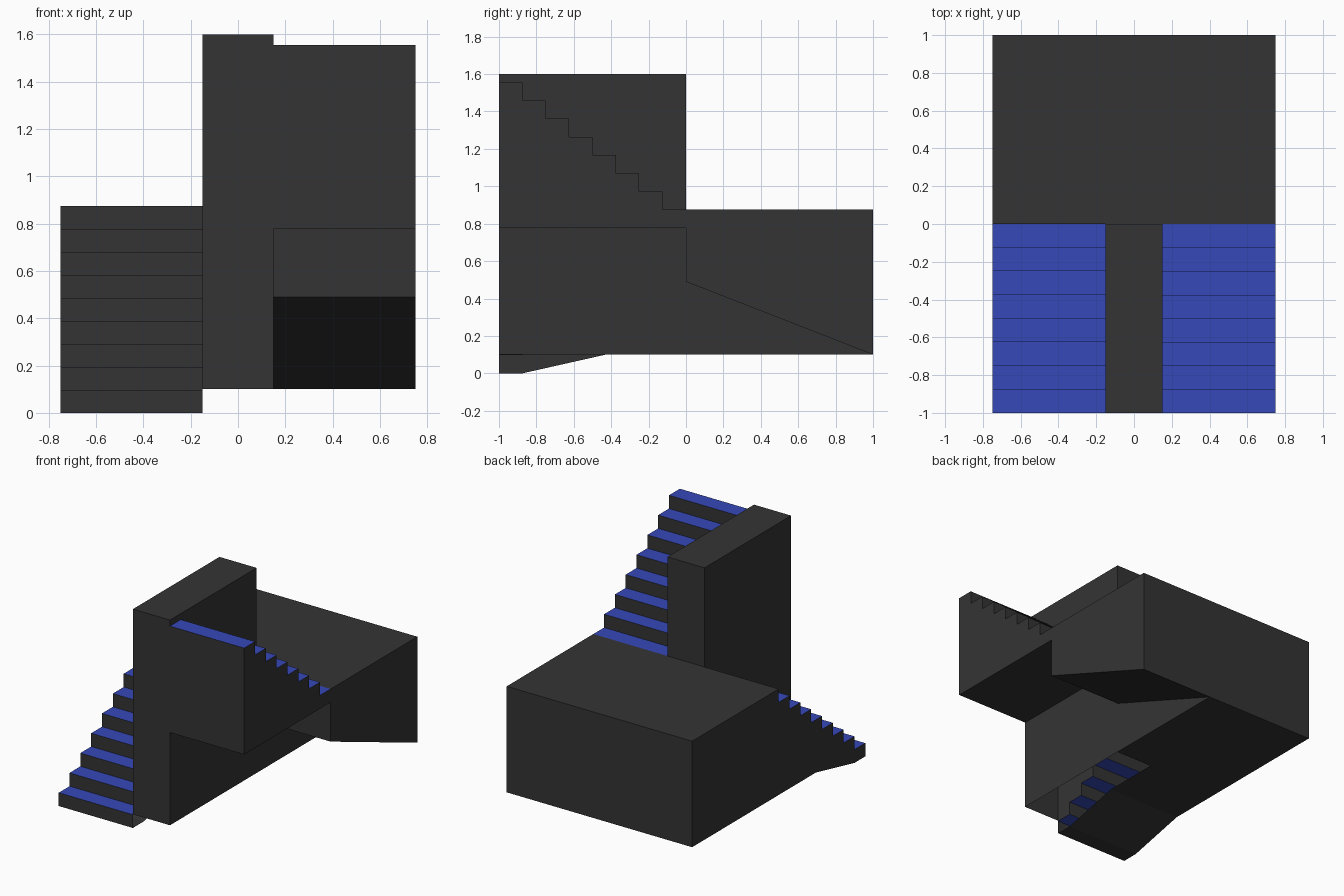
import bpy, bmesh

if "Cube" in bpy.data.objects:
    bpy.data.objects.remove(bpy.data.objects["Cube"])

R = 1.556 / 16      # riser height
T = 0.125           # tread depth
BASE, TOP, LAND = 0.1, 1.6, 9 * R


def material(name, rgb):
    m = bpy.data.materials.new(name)
    m.diffuse_color = (*rgb, 1)
    m.use_nodes = True
    m.node_tree.nodes["Principled BSDF"].inputs["Base Color"].default_value = m.diffuse_color
    return m


dark = material("dark grey", (0.034, 0.034, 0.034))
blue = material("blue tread", (0.037, 0.067, 0.48))


def build(name, x0, x1, path, sides, treads=False):
    """Sweep a (y, z) path from x0 to x1 and add flat side panels (x, direction, outline)."""
    bm = bmesh.new()
    for (ya, za), (yb, zb) in zip(path, path[1:]):
        bm.faces.new([bm.verts.new(c) for c in
                      ((x0, ya, za), (x1, ya, za), (x1, yb, zb), (x0, yb, zb))])
    for x, direction, outline in sides:
        f = bm.faces.new([bm.verts.new((x, y, z)) for y, z in outline])
        f.normal_update()
        if f.normal.x * direction < 0:
            f.normal_flip()
    bmesh.ops.remove_doubles(bm, verts=bm.verts, dist=1e-5)
    bm.normal_update()
    # treads are the upward faces in front of the landing
    for f in bm.faces:
        if treads and f.normal.z > 0.9 and f.calc_center_median().y < -0.01:
            f.material_index = 1
    me = bpy.data.meshes.new(name)
    bm.to_mesh(me)
    bm.free()
    me.materials.append(dark)
    me.materials.append(blue)
    bpy.context.collection.objects.link(bpy.data.objects.new(name, me))


# step outlines: lower flight climbs to the back, upper flight climbs to the front
lower, upper = [], []
for i in range(8):
    y = -1 + i * T
    lower += [(y, (i + 1) * R), (y + T, (i + 1) * R)]
    upper += [(y, (16 - i) * R), (y + T, (16 - i) * R)]

# lower flight with its half of the landing
low_path = ([(0, BASE), (-0.43, BASE), (-0.875, 0), (-1, 0)] + lower
            + [(0, LAND), (1, LAND), (1, BASE), (0, BASE)])
build("lower_flight", -0.75, -0.15, low_path, [(-0.75, -1, low_path[:-1])], True)

# upper flight with its half of the landing, sloped underneath
up_path = ([(1, BASE), (0, 0.49), (0, 8 * R), (-1, 8 * R)] + upper
           + [(1, LAND), (1, BASE)])
build("upper_flight", 0.15, 0.75, up_path, [(0.75, 1, up_path[:-1])], True)

# central wall (open below) and middle of the landing
wall_path = [(-1, BASE), (-1, TOP), (0, TOP), (0, LAND), (1, LAND), (1, BASE), (0, BASE)]
wall_top = [(0, TOP), (-1, TOP)]
build("central_wall", -0.15, 0.15, wall_path, [
    (-0.15, -1, lower + wall_top),
    (0.15, 1, upper + wall_top),
    (0.15, 1, [(-1, BASE), (1, BASE), (0, 0.49), (0, 8 * R), (-1, 8 * R)]),
])
